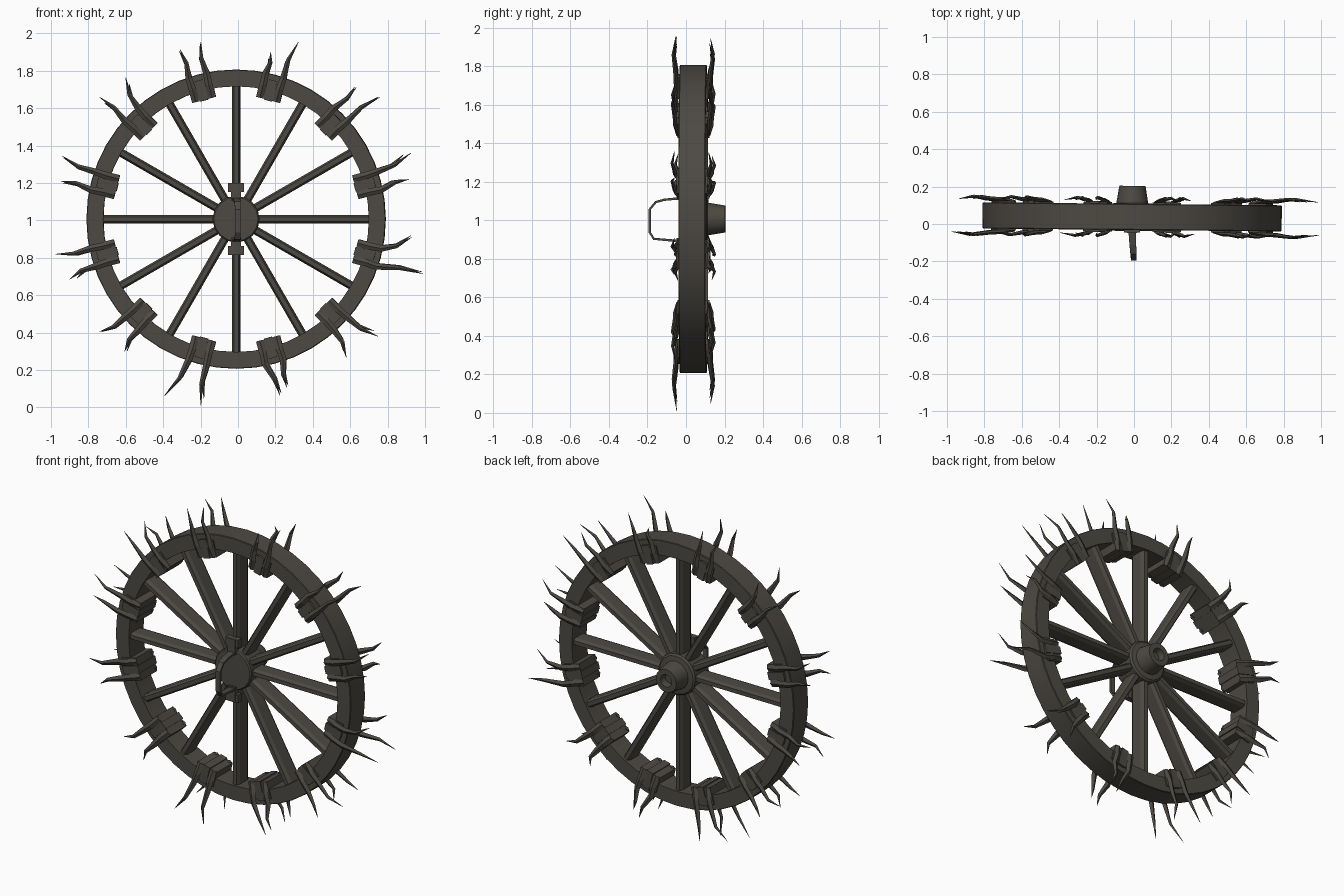
import bpy, bmesh, math
from mathutils import Vector, Matrix

if "Cube" in bpy.data.objects:
    bpy.data.objects.remove(bpy.data.objects["Cube"])

# whole wheel is built around its axle, then turned slightly and moved here
CENTRE = Vector((-0.01, 0.038, 1.007))
PLACE = Matrix.Translation(CENTRE) @ Matrix.Rotation(-0.01, 4, 'Z')

iron = bpy.data.materials.new("dark weathered wood")
iron.diffuse_color = (0.075, 0.068, 0.056, 1)
iron.use_nodes = True
iron.node_tree.nodes["Principled BSDF"].inputs["Base Color"].default_value = iron.diffuse_color


def radial(a):
    return Vector((math.cos(a), 0, math.sin(a)))


def tangent(a):
    return Vector((-math.sin(a), 0, math.cos(a)))


def loft(bm, rings, caps=True, loop=False):
    """Skin a list of equal-length vertex rings."""
    vs = [[bm.verts.new(p) for p in r] for r in rings]
    n = len(vs[0])
    for i in range(len(vs) if loop else len(vs) - 1):
        a, b = vs[i], vs[(i + 1) % len(vs)]
        for j in range(n):
            bm.faces.new((a[j], a[(j + 1) % n], b[(j + 1) % n], b[j]))
    if caps and not loop:
        bm.faces.new(vs[0])
        bm.faces.new(vs[-1])


def finish(name, bm, smooth=False):
    bmesh.ops.recalc_face_normals(bm, faces=bm.faces)
    me = bpy.data.meshes.new(name)
    bm.to_mesh(me)
    bm.free()
    me.transform(PLACE)
    me.materials.append(iron)
    ob = bpy.data.objects.new(name, me)
    bpy.context.collection.objects.link(ob)
    if smooth:
        bpy.context.view_layer.objects.active = ob
        ob.select_set(True)
        bpy.ops.object.shade_smooth_by_angle(angle=math.radians(30))
        ob.select_set(False)


def turned(bm, profile, n, loop=False):
    """Turn an (radius, y) profile around the axle."""
    rings = [[radial(2 * math.pi * k / n) * r + Vector((0, y, 0)) for k in range(n)]
             for r, y in profile]
    loft(bm, rings, True, loop)


def box(bm, centre, axes, half):
    """Box with given centre, three axis vectors and half sizes."""
    u, v, w = [ax * h for ax, h in zip(axes, half)]
    loft(bm, [[centre + w * s + u * i + v * j for i, j in ((-1, -1), (1, -1), (1, 1), (-1, 1))]
              for s in (-1, 1)])


Y = Vector((0, 1, 0))

# rim
bm = bmesh.new()
turned(bm, [(0.71, -0.07), (0.797, -0.07), (0.80, -0.066), (0.80, 0.066),
            (0.797, 0.07), (0.71, 0.07)], 48, True)
finish("rim", bm, True)

# hub with tapered, hollow back end
bm = bmesh.new()
turned(bm, [(0.118, -0.075), (0.125, -0.068), (0.125, 0.06), (0.115, 0.07), (0.085, 0.074),
            (0.07, 0.166), (0.038, 0.166), (0.03, 0.13)], 16)
finish("hub", bm, True)

# twelve spokes, deeper than wide, with chamfered edges
bm = bmesh.new()
section = [(-0.022, -0.035), (-0.012, -0.055), (0.012, -0.055), (0.022, -0.035),
           (0.022, 0.035), (0.012, 0.055), (-0.012, 0.055), (-0.022, 0.035)]
for k in range(12):
    a = math.radians(30 * k)
    loft(bm, [[radial(a) * r + tangent(a) * t + Y * y for t, y in section] for r in (0.09, 0.73)])
finish("spokes", bm)

# binding blocks clamped round the inside of the rim
bm = bmesh.new()
for k in range(12):
    a = math.radians(15 + 30 * k)
    axes = (radial(a), Y, tangent(a))
    box(bm, radial(a) * 0.712, axes, (0.05, 0.078, 0.066))
    box(bm, radial(a) * 0.712, axes, (0.056, 0.083, 0.022))
finish("binding_blocks", bm)

# claw tips (x, z) as seen from the front, two for each block
TIPS = [(0.925, 1.36), (0.915, 1.22), (0.635, 1.715), (0.76, 1.66),
        (0.325, 1.955), (0.176, 1.90), (-0.198, 1.955), (-0.31, 1.915),
        (-0.60, 1.765), (-0.74, 1.66), (-0.94, 1.345), (-0.945, 1.21),
        (-0.975, 0.82), (-0.90, 0.685), (-0.74, 0.405), (-0.605, 0.30),
        (-0.395, 0.06), (-0.198, 0.01), (0.225, 0.065), (0.262, 0.107),
        (0.58, 0.267), (0.75, 0.38), (0.99, 0.715), (0.93, 0.91)]


def claw(bm, a, offset, tip, side):
    """Strap lying over the block that bends outward into a pointed claw."""
    T, R = tangent(a), radial(a)
    y = Y * side
    start = R * 0.66 + T * offset
    edge = R * 0.79 + T * offset * 1.1
    bend = edge.lerp(tip, 0.45) + (R * 0.012 - T * math.copysign(0.012, offset))
    path = [(start, 0.072, 0.020, 0.012), (R * 0.73 + T * offset, 0.088, 0.020, 0.011),
            (edge, 0.090, 0.018, 0.011), (bend, 0.102, 0.011, 0.008), (tip, 0.088, 0.001, 0.001)]
    rings = []
    for i, (p, d, w, h) in enumerate(path):
        q0, q1 = path[max(i - 1, 0)][0], path[min(i + 1, 4)][0]
        across = (q1 - q0).normalized().cross(Y)
        c = p + y * d
        rings.append([c + across * w, c + y * h, c - across * w, c - y * h])
    loft(bm, rings)


for side, name in ((-1, "front_claws"), (1, "back_claws")):
    bm = bmesh.new()
    for k in range(12):
        a = math.radians(15 + 30 * k)
        pair = [Vector((x - CENTRE.x, 0, z - CENTRE.z)) for x, z in TIPS[2 * k:2 * k + 2]]
        pair.sort(key=lambda p: p.dot(tangent(a)))
        for offset, tip in zip((-0.045, 0.045), pair):
            if side > 0:
                tip = tip * (0.99 if k % 2 else 0.96) + tangent(a) * 0.008
            claw(bm, a, offset, tip, side)
    finish(name, bm)

# bent grip on the front of the hub
bm = bmesh.new()
grip = [(-0.065, 0.108), (-0.15, 0.10), (-0.195, 0.088), (-0.226, 0.05),
        (-0.226, -0.07), (-0.205, -0.103), (-0.15, -0.108), (-0.065, -0.115)]
rings = []
for i, (y, z) in enumerate(grip):
    y0, z0 = grip[max(i - 1, 0)]
    y1, z1 = grip[min(i + 1, 7)]
    nrm = Vector((0, z1 - z0, y0 - y1)).normalized() * 0.006
    c = Vector((0.012 * math.sin(math.pi * i / 7), y, z))
    w = Vector((0.02 - 0.005 * math.sin(math.pi * i / 7), 0, 0))
    rings.append([c - w - nrm, c + w - nrm, c + w + nrm, c - w + nrm])
loft(bm, rings)
finish("grip", bm)

# brackets holding the grip, above and below the hub
bm = bmesh.new()
axes = (Vector((1, 0, 0)), Y, Vector((0, 0, 1)))
for s in (1, -1):
    box(bm, Vector((0, -0.065, 0.168 * s)), axes, (0.042, 0.018, 0.024))
    box(bm, Vector((0, -0.07, 0.145 * s)), axes, (0.026, 0.016, 0.046))
finish("grip_brackets", bm)
